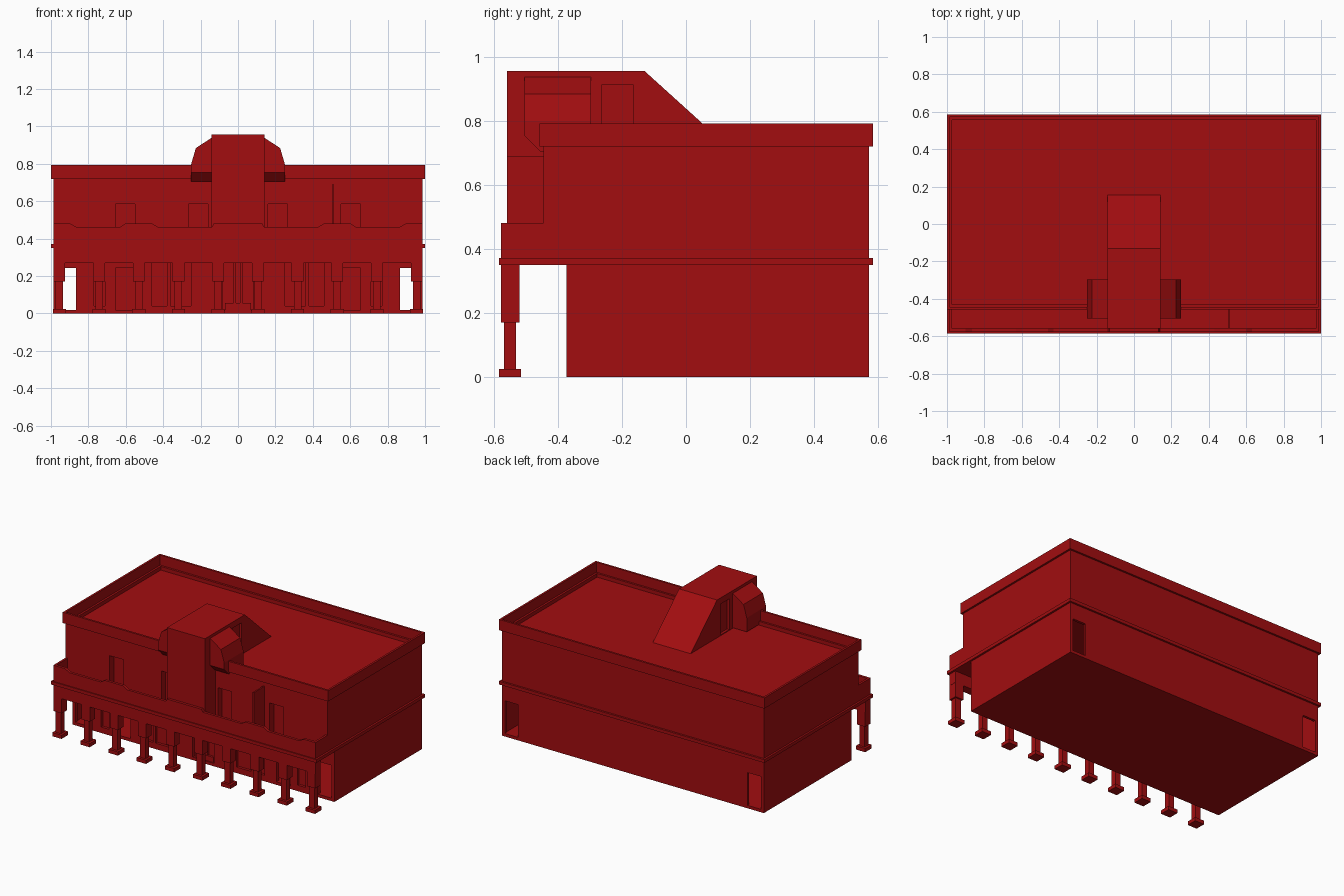
import bpy
import bmesh
from mathutils import Vector

default = bpy.data.objects.get("Cube")
if default:
    bpy.data.objects.remove(default, do_unlink=True)

RED = (0.36, 0.004, 0.005, 1.0)
red = bpy.data.materials.new("deep red")
red.use_nodes = True
red.diffuse_color = RED
red.node_tree.nodes["Principled BSDF"].inputs["Base Color"].default_value = RED


def make(name, bm):
    bmesh.ops.recalc_face_normals(bm, faces=bm.faces)
    mesh = bpy.data.meshes.new(name)
    bm.to_mesh(mesh)
    bm.free()
    mesh.materials.append(red)
    obj = bpy.data.objects.new(name, mesh)
    bpy.context.collection.objects.link(obj)
    return obj


def add_box(bm, x, y, z):
    verts = bmesh.ops.create_cube(bm, size=1)["verts"]
    for v in verts:
        v.co = Vector([(a + b) / 2 + c * (b - a) for c, (a, b) in zip(v.co, (x, y, z))])


def boxes(name, specs):
    bm = bmesh.new()
    for spec in specs:
        add_box(bm, *spec)
    return make(name, bm)


def prism(points, axis, a, b):
    """Extrude a flat profile along x or y."""
    bm = bmesh.new()
    place = (lambda p: (a, p[0], p[1])) if axis == "x" else (lambda p: (p[0], a, p[1]))
    face = bm.faces.new([bm.verts.new(place(p)) for p in points])
    moved = bmesh.ops.extrude_face_region(bm, geom=[face])["geom"]
    shift = Vector((b - a, 0, 0)) if axis == "x" else Vector((0, b - a, 0))
    bmesh.ops.translate(bm, vec=shift, verts=[g for g in moved if isinstance(g, bmesh.types.BMVert)])
    return bm


def cut(obj, specs):
    """Cut each box out of the object in turn."""
    for spec in specs:
        cutter = boxes("cutter", [spec])
        cutter.hide_render = True
        mod = obj.modifiers.new("opening", "BOOLEAN")
        mod.operation, mod.solver, mod.object = "DIFFERENCE", "EXACT", cutter
        bpy.context.view_layer.update()
        graph = bpy.context.evaluated_depsgraph_get()
        mesh = bpy.data.meshes.new_from_object(obj.evaluated_get(graph))
        obj.modifiers.clear()
        obj.data = mesh
        bpy.data.objects.remove(cutter, do_unlink=True)
    obj.data.name = obj.name


def both(x, y, z):
    """One box on each side of the centre line."""
    return [(x, y, z), ((-x[1], -x[0]), y, z)]


def ring(name, x, front, back, z, t):
    return boxes(name, [
        ((-x, x), (front, front + t), z), ((-x, x), (back - t, back), z),
        *both((x - t, x), (front + t, back - t), z)])


W, BACK = 0.987, 0.572

# Ground floor: hollow room with end doors, inner doors and shop windows
ground = boxes("ground_floor", [((-W, W), (-0.373, BACK), (0, 0.355))])
cut(ground, [
    ((-0.97, 0.97), (-0.345, 0.555), (0.02, 0.345)),
    *both((0.865, 0.965), (-0.5, 0.7), (0.02, 0.243)),
    *both((0.55, 0.655), (-0.5, -0.3), (0.02, 0.243)),
    *both((0.25, 0.36), (-0.5, -0.355), (0.04, 0.27)),
    *both((0.38, 0.46), (-0.5, -0.355), (0.04, 0.27)),
    *both((0.71, 0.77), (-0.5, -0.355), (0.04, 0.27)),
    ((-0.08, 0.08), (-0.5, -0.3), (0.02, 0.27))])
boxes("entrance_mullions", [
    ((-0.08, 0.08), (-0.35, -0.34), (0.02, 0.27)),
    ((-0.07, 0.07), (-0.365, -0.35), (0.02, 0.055)),
    *both((0.01, 0.025), (-0.362, -0.35), (0.055, 0.27))])

# Upper floor with recessed balcony doors
upper = boxes("upper_floor", [((-W, W), (-0.446, BACK), (0.36, 0.70))])
cut(upper, [
    *both((0.55, 0.655), (-0.6, -0.40), (0.372, 0.585)),
    *both((0.16, 0.265), (-0.6, -0.40), (0.372, 0.585))])

# Floor band that also forms the balcony deck
boxes("floor_band", [((-1, 1), (-0.585, 0.585), (0.35, 0.372))])

# Roof edge
ring("roof_kerb", W, -0.446, BACK, (0.70, 0.725), 0.015)
ring("roof_parapet", 1.0, -0.458, 0.585, (0.72, 0.793), 0.014)

# Balcony front with lowered stretches, and its ends
half = [(0, 0.48), (0.13, 0.48), (0.14, 0.463), (0.43, 0.463), (0.46, 0.482), (0.60, 0.482),
        (0.63, 0.463), (0.865, 0.463), (0.90, 0.482), (W, 0.482)]
outline = [(-x, z) for x, z in reversed(half[1:])] + half + [(W, 0.35), (-W, 0.35)]
make("balcony_front", prism(outline, "y", -0.578, -0.56))
boxes("balcony_ends", both((W - 0.015, W), (-0.56, -0.446), (0.36, 0.482)))
boxes("balcony_divider", [((0.503, 0.513), (-0.56, -0.44), (0.37, 0.69))])

# Arcade: beam, piers, columns and feet
boxes("arcade_beam", [((-W, W), (-0.578, -0.52), (0.27, 0.355))])
step = 0.2122
for i in range(10):
    x = (i - 4.5) * step

    def post(r, y, z):
        return ((x - r, x + r), y, z)
    boxes("arcade_column", [
        post(0.031, (-0.578, -0.52), (0.17, 0.275)),
        post(0.02, (-0.569, -0.531), (0.02, 0.175)),
        post(0.035, (-0.585, -0.515), (0, 0.025))])

# Central tower sloping back down to the roof
tower = make("tower", prism([
    (-0.56, 0.37), (-0.56, 0.957), (-0.13, 0.957), (0.155, 0.699), (-0.44, 0.699), (-0.44, 0.37)],
    "x", -0.143, 0.143))
cut(tower, both((0.125, 0.2), (-0.262, -0.165), (0.705, 0.915)))

# Tower side bays with faceted tops and a slanted underside
for side, label in ((1, "left"), (-1, "right")):
    profile = [(0.14, 0.94), (0.225, 0.885), (0.25, 0.80), (0.25, 0.705), (0.14, 0.705)]
    bm = prism([(side * x, z) for x, z in profile], "y", -0.505, -0.297)
    geom = bm.verts[:] + bm.edges[:] + bm.faces[:]
    bmesh.ops.bisect_plane(bm, geom=geom, plane_co=(0, -0.505, 0.755),
                           plane_no=(0, -1, -1), clear_outer=True)
    bmesh.ops.holes_fill(bm, edges=[e for e in bm.edges if e.is_boundary])
    make(label + "_tower_bay", bm)
